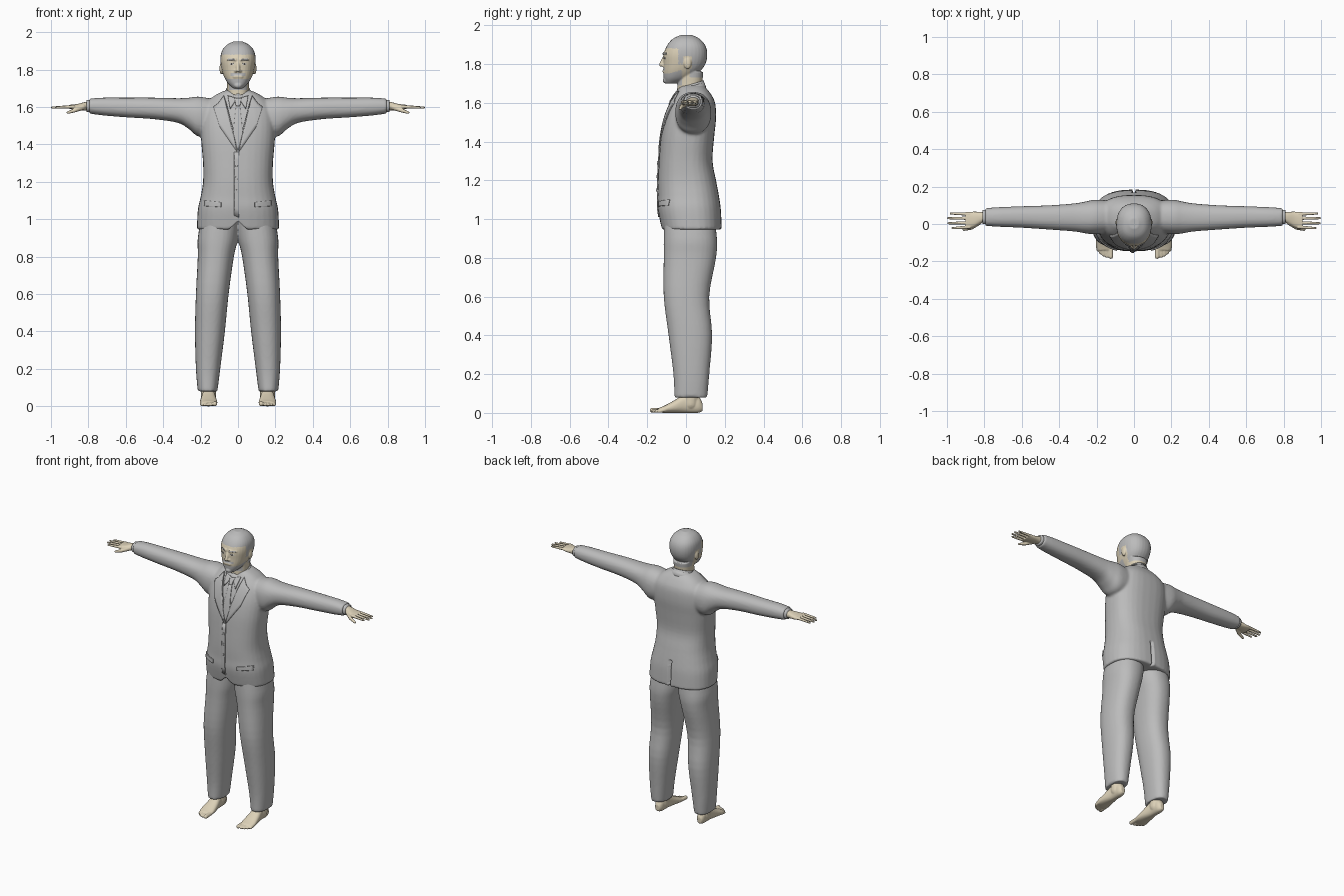
import bpy, bmesh, math
from mathutils import Vector, Matrix
from mathutils.bvhtree import BVHTree

if "Cube" in bpy.data.objects:
    bpy.data.objects.remove(bpy.data.objects["Cube"])

CM = 0.01  # all sizes below are in hundredths of a unit


def material(name, colour):
    mat = bpy.data.materials.new(name)
    mat.use_nodes = True
    mat.diffuse_color = (*colour, 1)
    mat.node_tree.nodes["Principled BSDF"].inputs["Base Color"].default_value = (*colour, 1)
    return mat


GREY = material("soft grey", (0.5, 0.5, 0.5))
SKIN = material("light skin", (0.72, 0.64, 0.48))
WHITE = material("eye white", (0.75, 0.74, 0.7))
DARK = material("dark pupil", (0.08, 0.07, 0.06))


def add_object(name, bm, *mats):
    """Turn a bmesh into a linked, smooth shaded object."""
    mesh = bpy.data.meshes.new(name)
    bm.to_mesh(mesh)
    bm.free()
    for mat in mats:
        mesh.materials.append(mat)
    mesh.shade_smooth()
    obj = bpy.data.objects.new(name, mesh)
    bpy.context.collection.objects.link(obj)
    return obj


def curve_point(sections, i, f):
    """Catmull-Rom blend between section i and the next."""
    last = len(sections) - 1
    a, b, c, d = (sections[max(0, min(last, i + k))] for k in (-1, 0, 1, 2))
    return [q + 0.5 * f * (r - p + f * (2 * p - 5 * q + 4 * r - s + f * (3 * (q - r) + s - p)))
            for p, q, r, s in zip(a, b, c, d)]


def loft(bm, axis, sections, side=1, power=2.3, count=32, steps=4):
    """Closed body through rounded sections (position, a0, a1, b0, b1)."""
    rows = [curve_point(sections, i, k / steps)
            for i in range(len(sections) - 1) for k in range(steps)] + [sections[-1]]
    rings = []
    for t, a0, a1, b0, b1 in rows:
        ring = []
        for n in range(count):
            c, s = math.cos(math.tau * n / count), math.sin(math.tau * n / count)
            a = (a0 + a1) / 2 + (a1 - a0) / 2 * math.copysign(abs(c) ** (2 / power), c)
            b = (b0 + b1) / 2 + (b1 - b0) / 2 * math.copysign(abs(s) ** (2 / power), s)
            x, y, z = {"x": (t, a, b), "y": (a, t, b), "z": (a, b, t)}[axis]
            ring.append(bm.verts.new((x * side * CM, y * CM, z * CM)))
        rings.append(ring)
    for low, high in zip(rings, rings[1:]):
        for n in range(count):
            m = (n + 1) % count
            bm.faces.new((low[n], low[m], high[m], high[n]))
    bm.faces.new(rings[0])
    bm.faces.new(rings[-1])


def upright(bm, sections, power=2.3):
    """Loft symmetric in x from (z, half width, front, back)."""
    loft(bm, "z", [(z, -w, w, y0, y1) for z, w, y0, y1 in sections], power=power)


def ball(bm, place, size, side=1):
    x, y, z = place
    where = Matrix.Translation(Vector((x * side, y, z)) * CM)
    scale = Matrix.Diagonal((*(Vector(size) * CM), 1))
    bmesh.ops.create_uvsphere(bm, u_segments=16, v_segments=10, radius=1, matrix=where @ scale)


def limb(bm, start, end, r0, r1, side=1):
    """Tapered rod with round ends."""
    p, q = (Vector((v[0] * side, v[1], v[2])) for v in (start, end))
    turn = (q - p).to_track_quat("Z", "Y").to_matrix().to_4x4()
    bmesh.ops.create_cone(bm, cap_ends=True, segments=16, radius1=r0 * CM, radius2=r1 * CM,
                          depth=(q - p).length * CM,
                          matrix=Matrix.Translation((p + q) / 2 * CM) @ turn)
    ball(bm, p, (r0, r0, r0))
    ball(bm, q, (r1, r1, r1))


def fuse(name, bm, voxel, smooth, *mats):
    """Merge overlapping bodies into one smooth skin."""
    bmesh.ops.recalc_face_normals(bm, faces=bm.faces)
    obj = add_object(name, bm)
    remesh = obj.modifiers.new("fuse", "REMESH")
    remesh.mode = "VOXEL"
    remesh.voxel_size = voxel
    soften = obj.modifiers.new("soften", "SMOOTH")
    soften.factor, soften.iterations = 0.5, smooth
    graph = bpy.context.evaluated_depsgraph_get()
    mesh = bpy.data.meshes.new_from_object(obj.evaluated_get(graph))
    obj.modifiers.clear()
    obj.data = mesh
    mesh.materials.clear()
    for mat in mats:
        mesh.materials.append(mat)
    mesh.shade_smooth()
    return obj


def plate(name, target, outline, mat, lift=0.4, side=1):
    """Thin panel wrapped on the front of a target, outline in (x, z)."""
    tree = BVHTree.FromPolygons([v.co for v in target.data.vertices],
                                [p.vertices for p in target.data.polygons])
    bm = bmesh.new()
    bm.faces.new([bm.verts.new((x * side * CM, 0, z * CM)) for x, z in outline])
    bmesh.ops.triangulate(bm, faces=bm.faces[:])
    bmesh.ops.subdivide_edges(bm, edges=bm.edges[:], cuts=7, use_grid_fill=True)
    for v in bm.verts:
        hit = tree.ray_cast(Vector((v.co.x, -1, v.co.z)), Vector((0, 1, 0)))[0]
        v.co.y = (hit.y if hit else -0.05) - lift * CM / 2
    bmesh.ops.recalc_face_normals(bm, faces=bm.faces)
    obj = add_object(name, bm, mat)
    solid = obj.modifiers.new("thickness", "SOLIDIFY")
    solid.thickness, solid.offset = lift * CM, 0
    return obj


def disc(x, z, rx, rz):
    return [(x + rx * math.cos(math.tau * n / 12), z + rz * math.sin(math.tau * n / 12))
            for n in range(12)]


SIDES = (("left", 1), ("right", -1))

# Jacket: body and sleeves as one skin
bm = bmesh.new()
upright(bm, [(94.5, 22, -12.5, 18.5), (105, 21.5, -14.5, 18), (112, 20, -14.5, 17),
             (120, 18.7, -14.5, 15.5), (130, 18.7, -14, 13.7), (142, 19.7, -13, 14.5),
             (152, 20, -11, 15.5), (160, 18.5, -8, 15), (165, 14, -5, 12.5),
             (168, 9, -3.5, 10), (169, 6, -2, 9)], 2.5)
for label, s in SIDES:
    loft(bm, "x", [(8, -4, 12, 147, 163), (20, -5.5, 13, 144, 165.5), (26, -5, 12, 148, 165),
                   (32, -4, 11, 151.5, 164.7), (45, -3, 10, 153.5, 165), (60, -2, 9.5, 154.5, 165),
                   (72, -1.5, 9, 155.5, 165), (79.5, -1, 8.5, 156.5, 164.5)], s)
jacket = fuse("jacket", bm, 0.008, 4, GREY)
for v in jacket.data.vertices:
    x, y, z = v.co
    # cutaway front hem
    if y < 0 and abs(x) < 0.05:
        v.co.z = max(z, 0.99 - abs(x) * 0.9)
    # centre back vent
    if y > 0.1 and abs(x) < 0.008 and z < 1.12:
        v.co.y -= 0.02

# Trousers
bm = bmesh.new()
for label, s in SIDES:
    loft(bm, "z", [(104, -1, 19, -11, 14), (90, 0, 21.5, -11.5, 16), (80, 2.2, 21.5, -11.5, 15.5),
                   (60, 5, 22.5, -11.5, 12), (40, 7, 23, -9, 13.5), (20, 9.5, 22.5, -6.5, 12),
                   (8, 11, 21.5, -6, 11)], s)
fuse("trousers", bm, 0.008, 4, GREY)

# Hands, cuffs and feet
for label, s in SIDES:
    bm = bmesh.new()
    loft(bm, "x", [(76, 1, 6.5, 158, 163), (81, 0.8, 6.5, 158.2, 162.8),
                   (86, -1.8, 6.6, 158.3, 161.6), (90, -2.4, 6.4, 159, 161.2)], s)
    for tip, y in ((98, 5.6), (99.4, 3.1), (99.2, 0.4), (97, -2.2)):
        limb(bm, (88, y * 0.9 + 0.3, 160.2), (tip, y, 159.7), 0.95, 0.6, s)
    limb(bm, (83, 1, 160), (87, -2, 158.3), 1.6, 1.1, s)
    limb(bm, (87, -2, 158.3), (91, -3, 157), 1.1, 0.7, s)
    fuse(label + "_hand", bm, 0.003, 3, SKIN)

    bm = bmesh.new()
    loft(bm, "x", [(77, 0, 7.5, 157.2, 164), (81, 0, 7.5, 157.2, 163.7)], s)
    add_object(label + "_shirt_cuff", bm, GREY)

    bm = bmesh.new()
    loft(bm, "y", [(8.5, 14.5, 17.5, 1, 5), (6, 13, 18.7, 0, 9), (0, 12.5, 19, 0, 10),
                   (-6, 11.5, 20, 0, 6.5), (-11, 11, 20.5, 0, 3.8), (-14, 11.6, 19.5, 0.2, 2.6)], s)
    limb(bm, (15.8, 2.5, 5), (16, 3, 14), 4, 4.2, s)
    for x, tip, r in ((12.4, -17.4, 1.3), (14.6, -17.2, 0.9), (16.3, -16.5, 0.9),
                      (17.9, -15.5, 0.8), (19.3, -14, 0.8)):
        limb(bm, (x, -11, 1.6), (x, tip, r), 1.2, r, s)
    fuse(label + "_foot", bm, 0.004, 3, SKIN)

# Head with neck, nose, brow, lips and ears
bm = bmesh.new()
upright(bm, [(170, 2.5, -10.5, -5), (172.5, 5.3, -11.4, 2), (176, 7.4, -11.7, 7),
             (180, 8.7, -11.6, 10), (185, 9.4, -11.5, 11), (189.5, 8.8, -9.8, 10),
             (193, 6.3, -6.8, 7), (195, 2.5, -2.5, 3)])
upright(bm, [(162, 6, -4.5, 8.5), (169, 5.8, -4.5, 8.3), (176, 6.2, -4, 9)])
limb(bm, (0, -11.1, 183.5), (0, -12.8, 179.6), 0.9, 1.1)
limb(bm, (-1.7, -10.9, 176.3), (1.7, -10.9, 176.3), 1.2, 1.2)
ball(bm, (0, -10.4, 171.5), (2.2, 1.6, 1.6))
for label, s in SIDES:
    ball(bm, (1.2, -11.8, 179.2), (0.8, 0.9, 0.7), s)
    limb(bm, (1.5, -10.9, 185.2), (5.2, -9.2, 185.2), 1.1, 1, s)
    ball(bm, (8.9, 0.8, 180.5), (1, 2, 3.1), s)
head = fuse("head", bm, 0.004, 3, SKIN, GREY)


def has_hair(x, y, z):
    ear = abs(x) > 0.075 and z < 1.84 and -0.015 < y < 0.03
    scalp = z > 1.88 or (y > -0.04 and z > 1.8) or (y > 0.02 and z > 1.73)
    beard = y < -0.02 and 1.69 < z < 1.75 + 0.3 * max(0, y + 0.09)
    moustache = y < -0.09 and abs(x) < 0.04 and 1.767 < z < 1.782
    return not ear and (scalp or beard or moustache)


for poly in head.data.polygons:
    poly.material_index = int(has_hair(*poly.center))

for label, s in SIDES:
    plate(label + "_eye", head, disc(3.4, 183, 1.3, 0.55), WHITE, 0.2, s)
    plate(label + "_pupil", head, disc(3.4, 183, 0.5, 0.5), DARK, 0.4, s)
    plate(label + "_eyebrow", head, [(1.5, 185), (5.5, 185), (5.2, 185.9), (1.5, 185.7)], GREY, 0.3, s)


# Collars: tilted bands, low at the front
def collar(name, rings):
    bm = bmesh.new()
    rows = []
    for rx, ry, z in rings:
        turns = [math.tau * n / 40 for n in range(40)]
        rows.append([bm.verts.new(Vector((rx * math.cos(a), 2.4 + ry * math.sin(a),
                                          z + 2 * math.sin(a))) * CM) for a in turns])
    for low, high in zip(rows, rows[1:]):
        for n in range(40):
            bm.faces.new((low[n - 1], low[n], high[n], high[n - 1]))
    obj = add_object(name, bm, GREY)
    obj.modifiers.new("thickness", "SOLIDIFY").thickness = 0.006


collar("jacket_collar", [(9.8, 8.6, 164), (8.4, 7.8, 166.5), (7, 7, 168.5)])
collar("shirt_collar", [(7, 7.2, 165), (6.4, 6.9, 169.5)])

# Jacket front: lapels, collar points, pocket flaps
for label, s in SIDES:
    plate(label + "_lapel", jacket, [(7.5, 166), (10.5, 162), (13, 160), (9.5, 149),
                                     (0.5, 136), (3.2, 150)], GREY, 0.7, s)
    plate(label + "_collar_point", jacket, [(0.5, 164.5), (5.5, 166), (4.2, 159)], GREY, 0.8, s)
    plate(label + "_pocket_flap", jacket, [(9, 109), (18, 110), (18, 107), (9, 106.5)], GREY, 0.6, s)

# Tie, front overlap and buttons
plate("tie_blade", jacket, [(-1, 161), (1, 161), (2.6, 146), (0, 136.5), (-2.6, 146)], GREY, 0.4)
plate("tie_knot", jacket, [(-1.8, 164.5), (1.8, 164.5), (1.1, 160.5), (-1.1, 160.5)], GREY, 0.9)
plate("front_overlap", jacket, [(-2, 136), (0.5, 136), (0.5, 101), (-2, 102)], GREY, 0.5)
for number, z in enumerate((129, 122, 115)):
    plate("button_%d" % (number + 1), jacket, disc(-0.8, z, 0.8, 0.8), GREY, 0.9)
